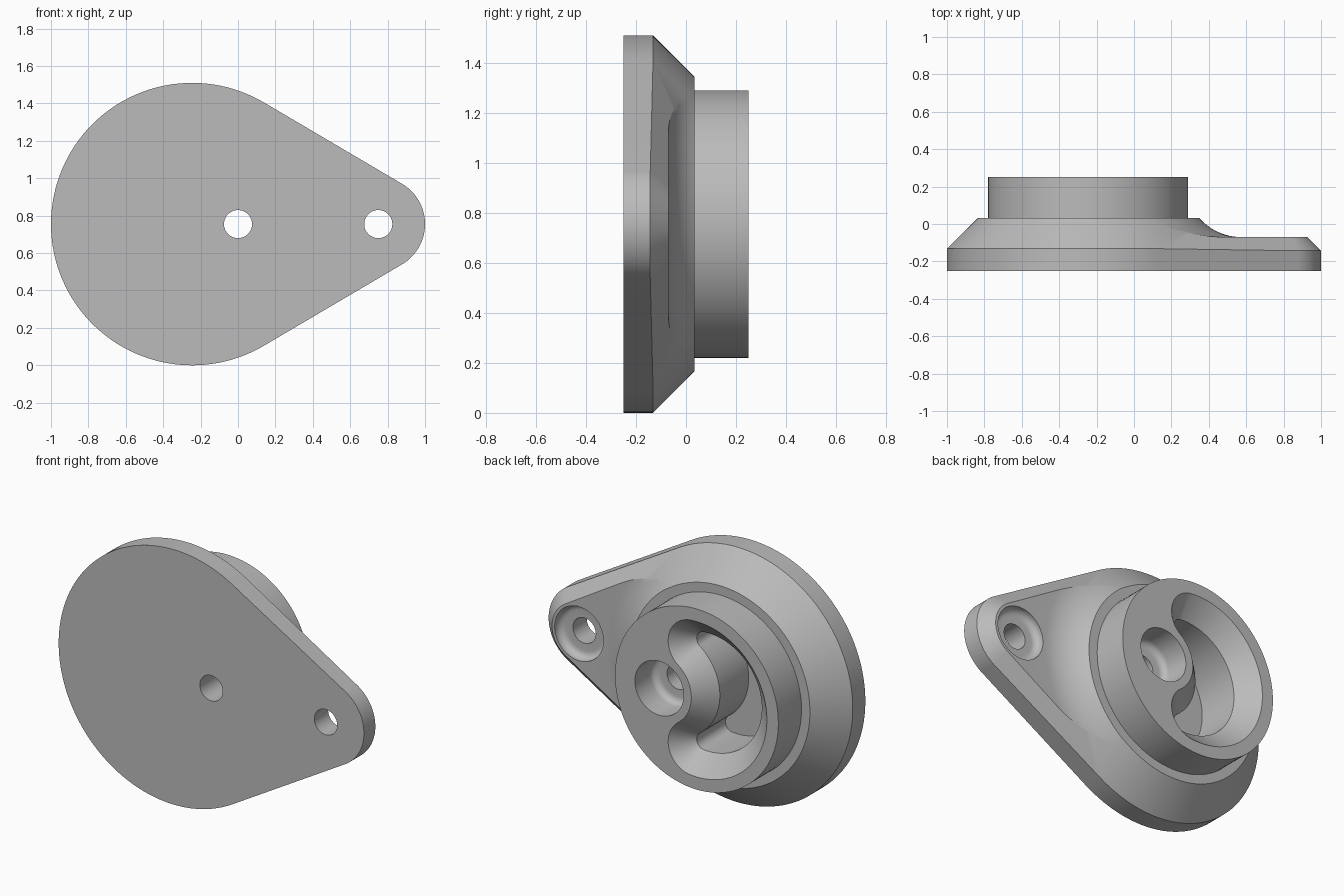
import bpy, bmesh
from math import pi, cos, sin, acos, atan2, sqrt, radians

if "Cube" in bpy.data.objects:
    bpy.data.objects.remove(bpy.data.objects["Cube"], do_unlink=True)

grey = bpy.data.materials.new("plain_grey")
grey.use_nodes = True
grey.diffuse_color = (0.5, 0.5, 0.5, 1)
grey.node_tree.nodes["Principled BSDF"].inputs["Base Color"].default_value = (0.5, 0.5, 0.5, 1)

HUB_X, ARM_X, MID_Z = -0.245, 0.75, 0.755
FRONT, BACK, STEP, ARM_TOP = -0.25, 0.25, 0.033, -0.07


def loft(name, rings, closed=False):
    """Solid skinned through equal-length rings, capped or looped back on itself."""
    bm = bmesh.new()
    loops = [[bm.verts.new(p) for p in ring] for ring in rings]
    pairs = list(zip(loops, loops[1:]))
    if closed:
        pairs.append((loops[-1], loops[0]))
    else:
        bm.faces.new(loops[0])
        bm.faces.new(loops[-1])
    n = len(loops[0])
    for a, b in pairs:
        for i in range(n):
            j = (i + 1) % n
            bm.faces.new((a[i], a[j], b[j], b[i]))
    bmesh.ops.recalc_face_normals(bm, faces=bm.faces)
    mesh = bpy.data.meshes.new(name)
    bm.to_mesh(mesh)
    bm.free()
    mesh.materials.append(grey)
    obj = bpy.data.objects.new(name, mesh)
    bpy.context.collection.objects.link(obj)
    return obj


def arc(cx, cz, r, a0, a1, n):
    """Points (x, z) along an arc, both ends included."""
    steps = [a0 + (a1 - a0) * i / (n - 1) for i in range(n)]
    return [(cx + r * cos(a), cz + r * sin(a)) for a in steps]


def lathe(name, cx, profile, n=96, closed=False):
    """Turn (radius, y) points about an axis along y."""
    rings = [[(x, y, z) for x, z in arc(cx, MID_Z, r, 0, 2 * pi * (n - 1) / n, n)]
             for r, y in profile]
    return loft(name, rings, closed)


def combine(target, tool, operation):
    """Apply a boolean and throw the tool away."""
    tool.hide_render = True
    mod = target.modifiers.new("bool", 'BOOLEAN')
    mod.operation, mod.object, mod.solver = operation, tool, 'EXACT'
    bpy.context.view_layer.objects.active = target
    bpy.ops.object.modifier_apply(modifier=mod.name)
    bpy.data.objects.remove(tool, do_unlink=True)


# Teardrop base with bevelled back edge
BIG, SMALL = 0.755, 0.25
phi = acos((BIG - SMALL) / (ARM_X - HUB_X))


def teardrop(y_big, y_small, t_big, t_small):
    big = arc(HUB_X, MID_Z, BIG - t_big, phi, 2 * pi - phi, 90)
    small = arc(ARM_X, MID_Z, SMALL - t_small, -phi, phi, 40)
    return [(x, y_big, z) for x, z in big] + [(x, y_small, z) for x, z in small]


edge_big, edge_small = -0.132, -0.143
base = loft("flange_body", [
    teardrop(FRONT, FRONT, 0, 0),
    teardrop(edge_big, edge_small, 0, 0),
    teardrop(STEP, STEP, STEP - edge_big, STEP - edge_small)])

# Lower the arm, with a round fillet running up to the hub
fillet_r, start_r = 0.3, 0.593
run = sqrt(fillet_r ** 2 - (fillet_r - STEP + ARM_TOP) ** 2)
sweep = atan2(run, fillet_r - STEP + ARM_TOP)
fillet = [(start_r + run - fillet_r * sin(sweep * k / 12),
           ARM_TOP + fillet_r * (1 - cos(sweep * k / 12))) for k in range(12, -1, -1)]
arm_cut = lathe("arm_cut", HUB_X,
                [(start_r, 0.1)] + fillet + [(1.6, ARM_TOP), (1.6, 0.1)], 128, True)
combine(base, arm_cut, 'DIFFERENCE')

# Round boss on the hub
combine(base, lathe("boss", HUB_X, [(0.535, -0.1), (0.535, BACK)]), 'UNION')

# Crescent pocket: outer arc, two round lobes and an island round the screw
OUT, LOBE, ISLE, OFF = 0.46, 0.16, 0.21, -HUB_X
lobe_u = ((OUT - LOBE) ** 2 - (ISLE + LOBE) ** 2 + OFF ** 2) / (2 * OFF)
lobe_v = sqrt((OUT - LOBE) ** 2 - lobe_u ** 2)
out_a = atan2(lobe_v, lobe_u)
isle_a = atan2(lobe_v, lobe_u - OFF)


def crescent(y, t):
    outer = arc(0, 0, OUT - t, out_a, 2 * pi - out_a, 64)
    low = arc(lobe_u, -lobe_v, LOBE - t, -out_a, pi - isle_a, 28)
    island = arc(OFF, 0, ISLE + t, 2 * pi - isle_a, isle_a, 28)
    high = arc(lobe_u, lobe_v, LOBE - t, isle_a - pi, out_a, 28)
    points = outer + low[1:] + island[1:] + high[1:-1]
    return [(HUB_X + u, y, MID_Z + v) for u, v in points]


taper = 0.11
pocket = loft("pocket_cut", [crescent(BACK + 0.02, -0.02), crescent(BACK - taper, taper),
                             crescent(-0.13, taper)])
combine(base, pocket, 'DIFFERENCE')

# Screw holes with round-bottomed counterbores
for x, top, depth in ((0.0, BACK, 0.18), (ARM_X, ARM_TOP, 0.05)):
    seat, r, bore, hole = top - depth, 0.04, 0.16, 0.075
    bowl = [(bore - r + r * sin(radians(a)), seat + r - r * cos(radians(a)))
            for a in range(0, 91, 15)]
    profile = [(hole, FRONT - 0.1), (hole, seat)] + bowl + [(bore, top + 0.1)]
    combine(base, lathe("screw_cut", x, profile, 64), 'DIFFERENCE')

# Smooth curved walls, crisp edges
bpy.ops.object.select_all(action='DESELECT')
base.select_set(True)
bpy.context.view_layer.objects.active = base
bpy.ops.object.shade_smooth_by_angle(angle=radians(25))
